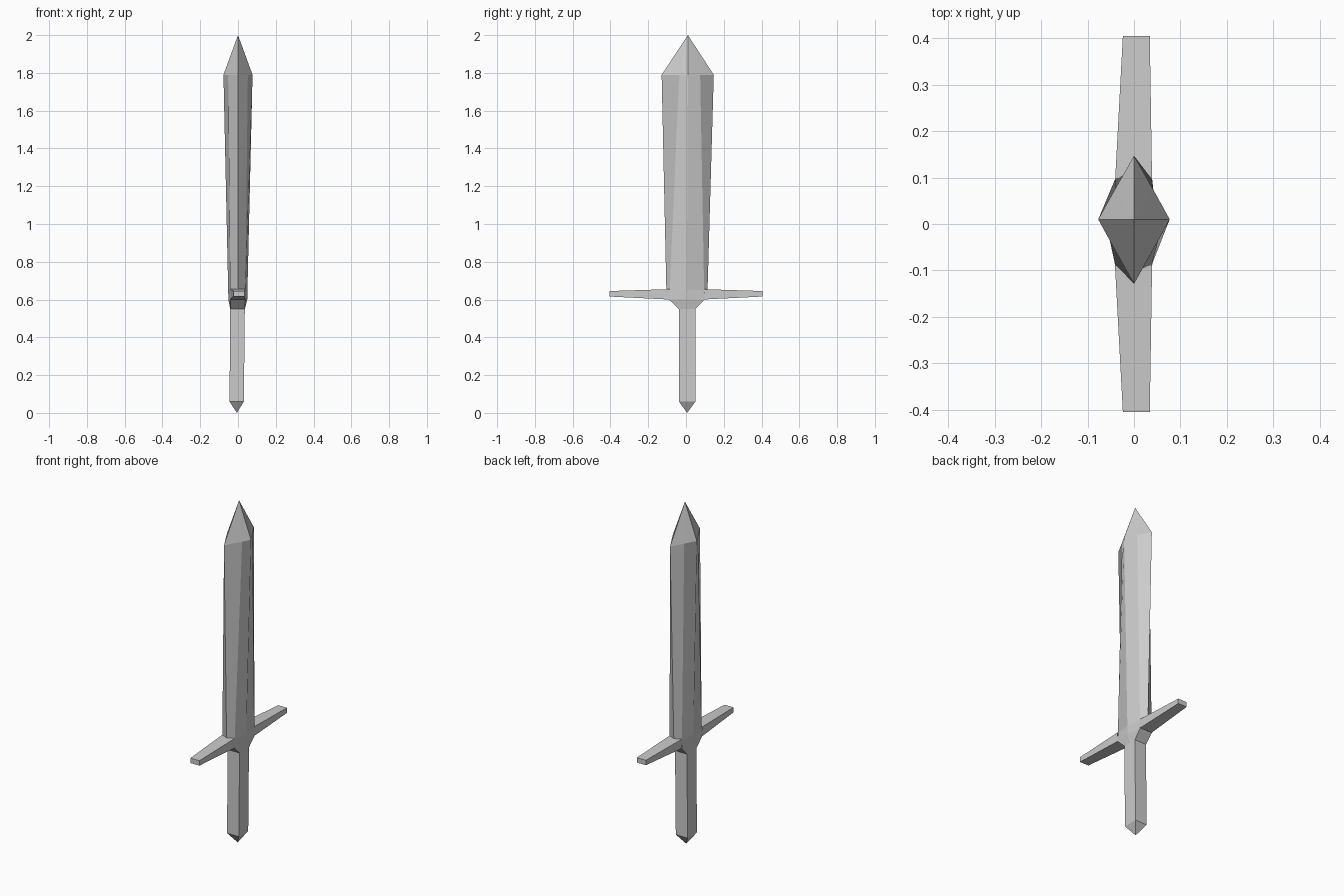
import bpy

if "Cube" in bpy.data.objects:
    bpy.data.objects.remove(bpy.data.objects["Cube"])


def make_object(name, verts, faces):
    mesh = bpy.data.meshes.new(name)
    mesh.from_pydata(verts, [], faces)
    mesh.update()
    obj = bpy.data.objects.new(name, mesh)
    bpy.context.collection.objects.link(obj)
    return obj


def loft(name, rings, tip=None, tip_below=False, cap=False):
    """Skin equal-sized rings; optionally close the last ring to a point or a cap."""
    n = len(rings[0])
    verts = [p for r in rings for p in r]
    faces = []
    for k in range(len(rings) - 1):
        for i in range(n):
            j = (i + 1) % n
            faces.append((k * n + i, k * n + j, (k + 1) * n + j, (k + 1) * n + i))
    last = (len(rings) - 1) * n
    if tip:
        verts.append(tip)
        faces += [(last + i, last + (i + 1) % n, len(verts) - 1) for i in range(n)]
    if cap:
        faces.append(tuple(range(last, last + n)))
    if tip_below:
        faces = [f[::-1] for f in faces]
    return make_object(name, verts, faces)


def octagon(z, x0, x1, y0, y1, mx=0.0, my=0.0):
    """Box corners, with side midpoints pushed out by mx and my."""
    cx, cy = (x0 + x1) / 2, (y0 + y1) / 2
    return [(x1 + mx, cy, z), (x1, y1, z), (cx, y1 + my, z), (x0, y1, z),
            (x0 - mx, cy, z), (x0, y0, z), (cx, y0 - my, z), (x1, y0, z)]


# Shared cross-sections
grip_top = octagon(0.55, -0.041, 0.036, -0.037, 0.05)
grip_bottom = octagon(0.06, -0.045, 0.031, -0.037, 0.05)
hub_low = octagon(0.60, -0.041, 0.039, -0.09, 0.098, 0.01)
blade_base = octagon(0.65, -0.041, 0.039, -0.086, 0.096, 0.011, 0.018)

# Widest part of the blade: a diamond with a point along each side
z = 1.79
blade_top = [(0.077, 0.01, z), (0.041, 0.075, z), (0, 0.147, z), (-0.041, 0.075, z),
             (-0.077, 0.01, z), (-0.052, -0.036, z), (0, -0.129, z), (0.052, -0.036, z)]

# Blade and its point
loft("blade", [blade_base, blade_top], tip=(0, 0.01, 2.0))

# Flared collar between grip and blade
loft("collar", [grip_top, hub_low, blade_base])

# Grip with pyramid pommel
loft("grip", [grip_top, grip_bottom], tip=(-0.006, 0.006, 0), tip_below=True)

# Tapered guard arms
for side, name in ((1, "guard_back"), (-1, "guard_front")):
    rings = [[(x0, side * y, z0), (x1, side * y, z0), (x1, side * y, z1), (x0, side * y, z1)]
             for y, x0, x1, z0, z1 in ((0.088, -0.041, 0.039, 0.60, 0.655),
                                       (0.405, -0.024, 0.034, 0.616, 0.645))]
    loft(name, rings, tip_below=side > 0, cap=True)
